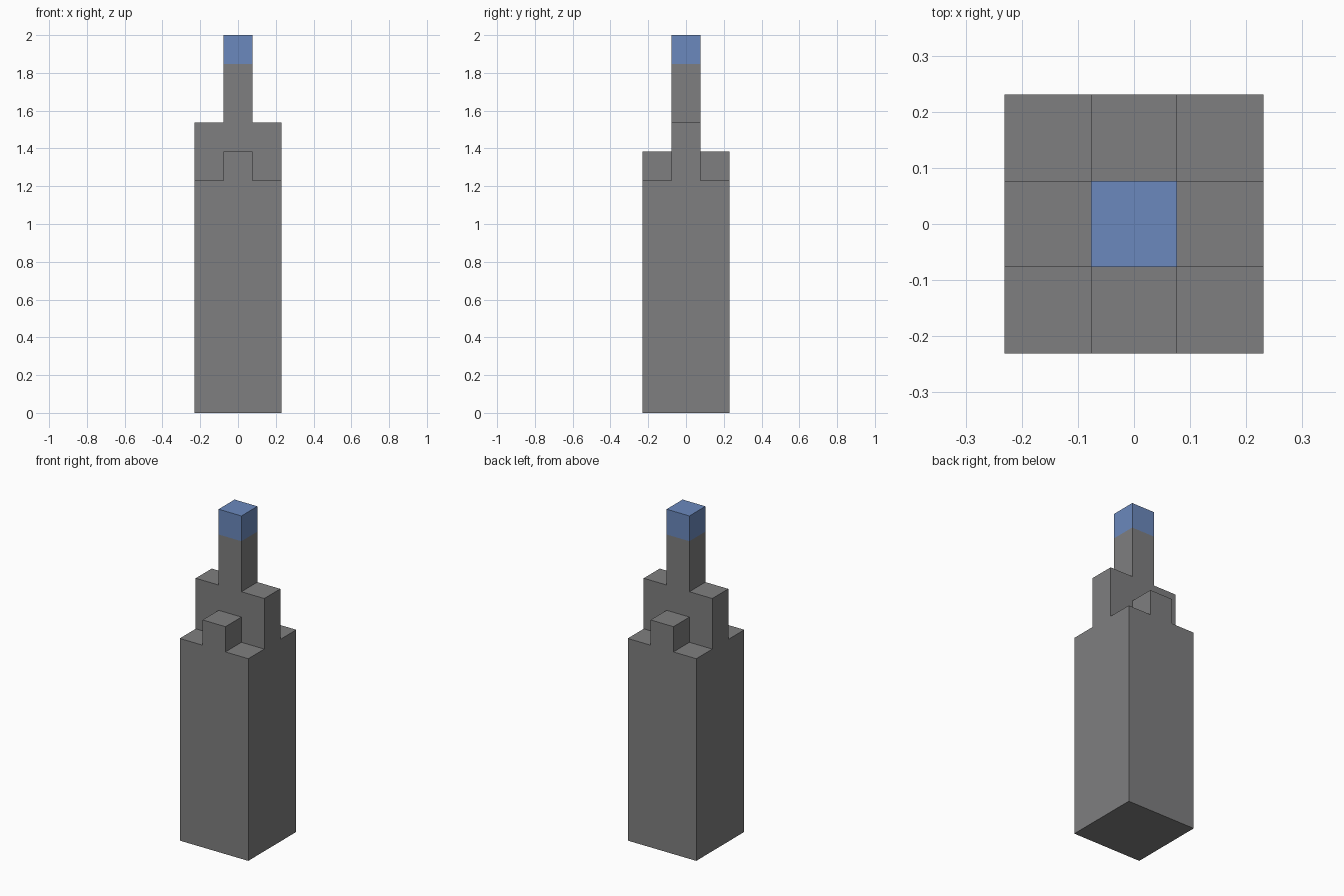
import bpy
import bmesh

U = 2 / 13  # one block of the tower's grid

cube = bpy.data.objects.get("Cube")
if cube:
    bpy.data.objects.remove(cube, do_unlink=True)


def make_material(name, colour):
    mat = bpy.data.materials.new(name)
    mat.use_nodes = True
    mat.diffuse_color = colour
    mat.node_tree.nodes["Principled BSDF"].inputs["Base Color"].default_value = colour
    return mat


def block(name, mat, size, bottom, y=0, open_bottom=True):
    """Box measured in grid units; stacked boxes leave out their hidden underside."""
    bm = bmesh.new()
    bmesh.ops.create_cube(bm, size=1)
    for v in bm.verts:
        v.co.x *= size[0] * U
        v.co.y = (v.co.y * size[1] + y) * U
        v.co.z = ((v.co.z + 0.5) * size[2] + bottom) * U
    bm.normal_update()
    if open_bottom:
        under = [f for f in bm.faces if f.normal.z < -0.5]
        bmesh.ops.delete(bm, geom=under, context="FACES")
    mesh = bpy.data.meshes.new(name)
    bm.to_mesh(mesh)
    bm.free()
    mesh.materials.append(mat)
    obj = bpy.data.objects.new(name, mesh)
    bpy.context.collection.objects.link(obj)
    return obj


stone = make_material("grey stone", (0.212, 0.212, 0.214, 1))
blue = make_material("blue tip", (0.147, 0.25, 0.508, 1))

# Main shaft and the crosswise slab on it
block("tower_body", stone, (3, 3, 8), 0, open_bottom=False)
block("upper_slab", stone, (3, 1, 2), 8)

# Low steps in front of and behind the slab
for name, y in (("front_step", -1), ("back_step", 1)):
    block(name, stone, (1, 1, 1), 8, y)

# Spire with its coloured tip
block("spire", stone, (1, 1, 2), 10)
block("spire_tip", blue, (1, 1, 1), 12)
